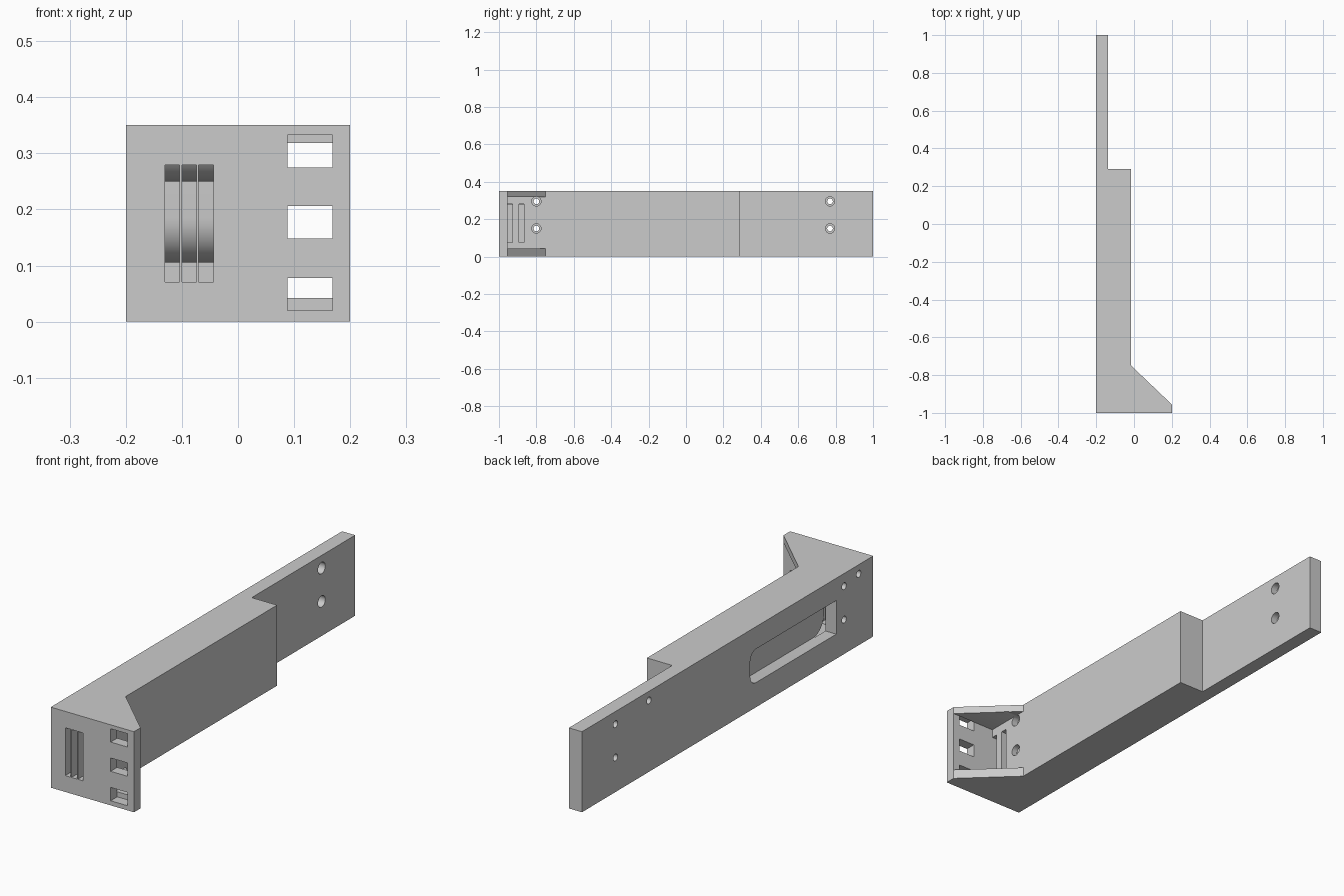
import bpy, bmesh, math
from mathutils import Vector

if "Cube" in bpy.data.objects:
    bpy.data.objects.remove(bpy.data.objects["Cube"], do_unlink=True)

H = 0.35
grey = bpy.data.materials.new("plain_grey")
grey.use_nodes = True
COLOR = (0.6, 0.6, 0.6, 1)
grey.diffuse_color = COLOR
grey.node_tree.nodes["Principled BSDF"].inputs["Base Color"].default_value = COLOR


def prism(name, pts, axis, lo, hi):
    """Extrude a 2D outline along z (points are x, y) or x (points are y, z)."""
    def place(p, t):
        return (p[0], p[1], t) if axis == "z" else (t, p[0], p[1])
    bm = bmesh.new()
    face = bm.faces.new([bm.verts.new(place(p, lo)) for p in pts])
    top = bmesh.ops.extrude_face_region(bm, geom=[face])["geom"]
    shift = Vector(place((0, 0), hi - lo))
    bmesh.ops.translate(bm, vec=shift, verts=[v for v in top if isinstance(v, bmesh.types.BMVert)])
    bmesh.ops.recalc_face_normals(bm, faces=bm.faces)
    mesh = bpy.data.meshes.new(name)
    bm.to_mesh(mesh)
    bm.free()
    mesh.materials.append(grey)
    obj = bpy.data.objects.new(name, mesh)
    bpy.context.collection.objects.link(obj)
    return obj


def arc(cy, cz, r, a0, a1, n=10):
    angles = [math.radians(a0 + (a1 - a0) * i / n) for i in range(n + 1)]
    return [(cy + r * math.cos(a), cz + r * math.sin(a)) for a in angles]


def cut(pts, axis, lo, hi):
    """Subtract a prism from the bracket."""
    tool = prism("cutter", pts, axis, lo, hi)
    tool.hide_render = True
    mod = bracket.modifiers.new("cut", "BOOLEAN")
    mod.operation, mod.solver, mod.object = "DIFFERENCE", "EXACT", tool
    bpy.context.view_layer.objects.active = bracket
    bpy.ops.object.modifier_apply(modifier=mod.name)
    bpy.data.objects.remove(tool, do_unlink=True)


def cut_box(x0, x1, y0, y1, z0, z1):
    cut([(x0, y0), (x1, y0), (x1, y1), (x0, y1)], "z", z0, z1)


def cut_hole(y, z, r, x0, x1):
    cut(arc(y, z, r, 0, 345, 23), "x", x0, x1)


# Stepped arm with a flared front plate
bracket = prism("bracket", [(-0.2, -1), (0.2, -1), (0.2, -0.955), (-0.015, -0.75),
                            (-0.015, 0.29), (-0.137, 0.29), (-0.137, 1), (-0.2, 1)], "z", 0, H)

# Hollow between the upper and lower gussets
cut([(-0.015, -0.955), (0.25, -0.955), (0.25, -0.74), (-0.015, -0.74)], "z", 0.042, 0.318)

# Three windows in the front plate
for z in (0.02, 0.148, 0.275):
    cut_box(0.088, 0.168, -1.1, -0.955, z, z + 0.058)

# Rounded pocket in the back of the arm
cut([(-0.746, 0.107)] + arc(-0.195, 0.147, 0.04, -90, 0, 6)
    + arc(-0.195, 0.213, 0.04, 0, 90, 6) + [(-0.746, 0.253)], "x", -0.3, -0.145)

# Inner chamber with rounded guides, opening into the pocket
cut([(-0.86, 0.07), (-0.62, 0.07), (-0.62, 0.105)] + arc(-0.66, 0.185, 0.08, 270, 180)
    + [(-0.74, 0.25)] + arc(-0.76, 0.33, 0.08, 270, 219) + [(-0.86, 0.28)],
    "x", -0.148, -0.042)

# Slots in the front plate and in the side of the arm
for x in (-0.13, -0.1, -0.07):
    cut_box(x, x + 0.026, -1.1, -0.85, 0.071, 0.279)
for y in (-0.955, -0.893):
    cut_box(-0.06, 0.0, y, y + 0.027, 0.074, 0.281)

# Counterbored screw holes and blind pin holes
for y, face in ((-0.8, -0.015), (0.77, -0.137)):
    for z in (0.15, 0.295):
        cut_hole(y, z, 0.015, -0.3, 0.1)
        cut_hole(y, z, 0.025, face - 0.03, 0.1)
for y in (-0.9, 0.54):
    cut_hole(y, 0.31, 0.015, -0.3, -0.17)

bpy.ops.object.select_all(action="DESELECT")
bracket.select_set(True)
bpy.context.view_layer.objects.active = bracket
bpy.ops.object.shade_smooth_by_angle(angle=math.radians(30))
